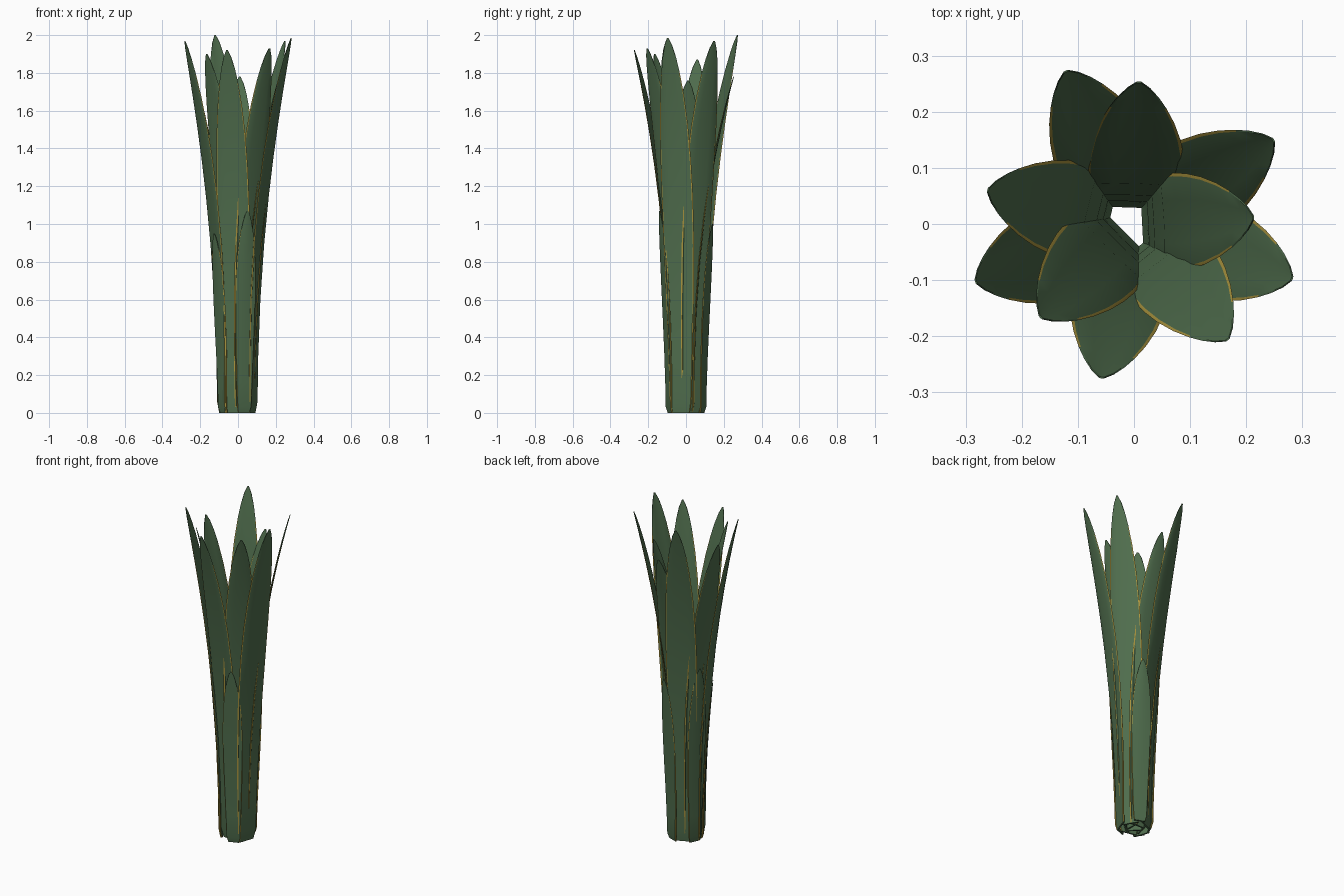
import bpy, bmesh, math
from mathutils import Vector

cube = bpy.data.objects.get("Cube")
if cube:
    bpy.data.objects.remove(cube, do_unlink=True)


def material(name, rgb):
    m = bpy.data.materials.new(name)
    m.use_nodes = True
    m.diffuse_color = (*rgb, 1)
    bsdf = m.node_tree.nodes["Principled BSDF"]
    bsdf.inputs["Base Color"].default_value = (*rgb, 1)
    bsdf.inputs["Roughness"].default_value = 0.7
    return m


GREEN = material("leaf green", (0.08, 0.155, 0.075))
YELLOW = material("margin yellow", (0.42, 0.31, 0.05))

# Leaf outline: (fraction of height, fraction of full width)
OUTLINE = [(0, .56), (.03, .7), (.15, .78), (.3, .88), (.45, .97), (.58, 1),
           (.68, .97), (.77, .89), (.85, .75), (.91, .58), (.95, .42), (.98, .25), (1, .05)]
# Cross-section loop: (across, through); the pointed ends are the margins
SECTION = [(-1, 0), (-.93, 1), (-.45, 1), (0, 1), (.45, 1), (.93, 1),
           (1, 0), (.93, -1), (.45, -1), (0, -1), (-.45, -1), (-.93, -1)]
MARGINS = {0, 5, 6, 11}


def leaf(name, angle, height, r_base, r_tip, width=.175, bend=2.3):
    """Flat sword-shaped blade that leans outward, with coloured margins."""
    a = math.radians(angle)
    out = Vector((math.cos(a), math.sin(a), 0))
    side = Vector((-math.sin(a), math.cos(a), 0))
    bm = bmesh.new()
    rings = []
    for t, w in OUTLINE:
        r = r_base + (r_tip - r_base) * t ** bend - (.008 if t == 0 else 0)
        thick = .0045 * (1 - .7 * t)
        ring = []
        for u, v in SECTION:
            cup = .008 * t * w * u * u
            p = out * (r + v * thick - cup) + side * (u * w * width / 2)
            p.z = t * height
            ring.append(bm.verts.new(p))
        rings.append(ring)
    n = len(SECTION)
    for k, (lo, hi) in enumerate(zip(rings, rings[1:])):
        for i in range(n):
            j = (i + 1) % n
            f = bm.faces.new((lo[i], lo[j], hi[j], hi[i]))
            f.material_index = int(i in MARGINS and OUTLINE[k][0] < .9)
    bm.faces.new(rings[0])
    bm.faces.new(rings[-1])
    bmesh.ops.recalc_face_normals(bm, faces=bm.faces)
    mesh = bpy.data.meshes.new(name)
    bm.to_mesh(mesh)
    bm.free()
    mesh.materials.append(GREEN)
    mesh.materials.append(YELLOW)
    obj = bpy.data.objects.new(name, mesh)
    bpy.context.collection.objects.link(obj)
    return obj


# Tall leaves, spiralling from the innermost outward: (angle, height, tip radius)
TALL = [(3, 1.76, .213), (-135, 1.9, .235), (88, 1.78, .253), (-51, 1.93, .265),
        (167, 1.87, .267), (31, 1.97, .29), (-102, 1.92, .28), (114, 2.0, .298),
        (-19, 1.985, .298), (200, 1.97, .3)]
leaves = [leaf(f"tall_leaf_{i + 1}", a, h, .027 + .0073 * i, r)
          for i, (a, h, r) in enumerate(TALL)]

# Short leaves wrapped around the outside
SHORT = [(70, 1.0), (-70, 1.07), (156, 1.08), (212, .95)]
leaves += [leaf(f"short_leaf_{i + 1}", a, h, .096, .15, .115, 1.6)
           for i, (a, h) in enumerate(SHORT)]

# Smooth blades with crisp margins
bpy.ops.object.select_all(action='DESELECT')
for obj in leaves:
    obj.select_set(True)
bpy.context.view_layer.objects.active = leaves[0]
bpy.ops.object.shade_smooth_by_angle(angle=math.radians(25))
